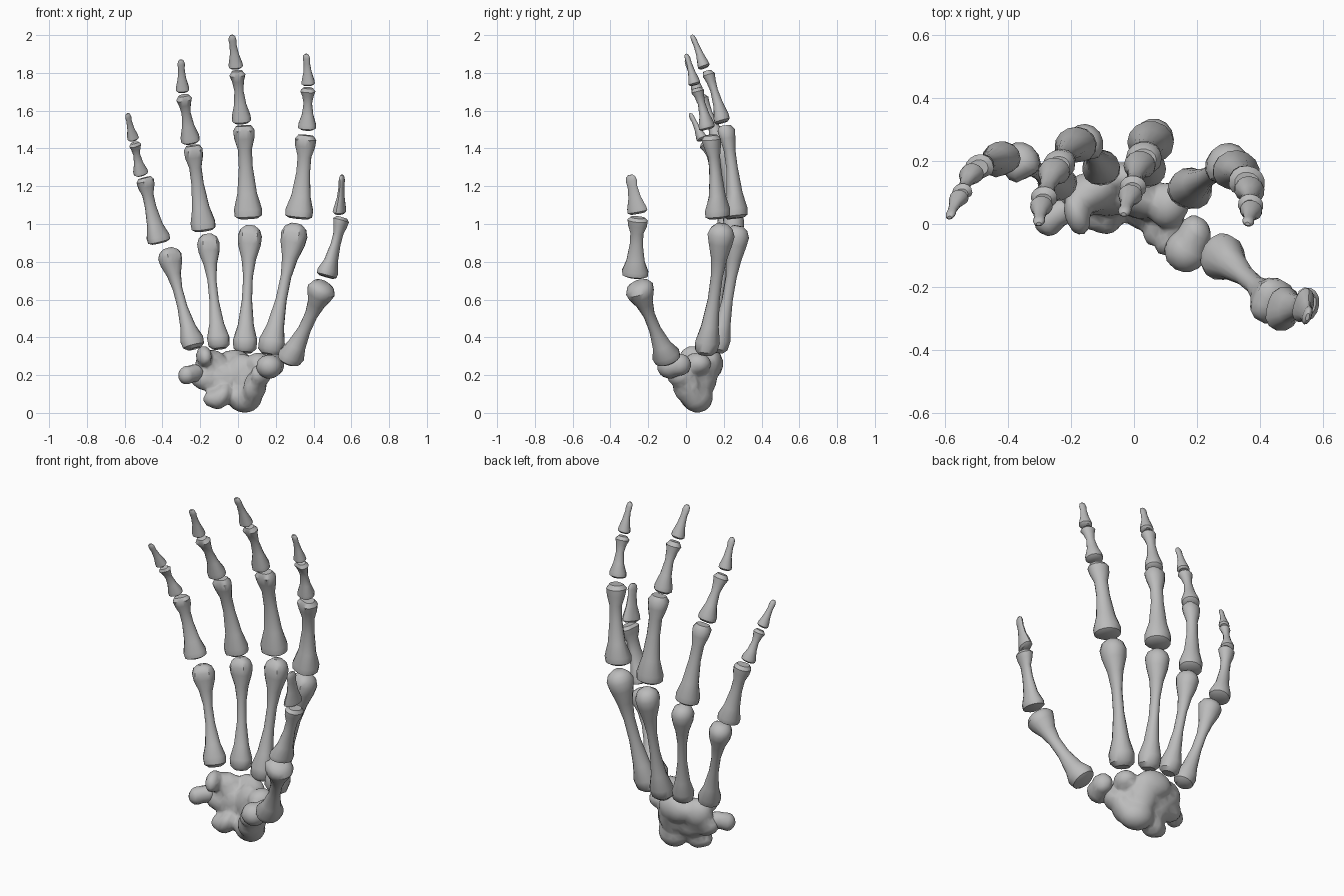
import bpy, bmesh, math
from mathutils import Vector, Matrix, Euler

cube = bpy.data.objects.get("Cube")
if cube:
    bpy.data.objects.remove(cube, do_unlink=True)

# One plain grey for every bone
GREY = (0.5, 0.5, 0.5, 1.0)
bone_grey = bpy.data.materials.new("bone_grey")
bone_grey.use_nodes = True
bone_grey.diffuse_color = GREY
shader = next(n for n in bone_grey.node_tree.nodes if n.type == 'BSDF_PRINCIPLED')
shader.inputs["Base Color"].default_value = GREY
shader.inputs["Roughness"].default_value = 0.8


def finish(name, bm, angle=40):
    """Turn a bmesh into a named, smooth shaded object."""
    bmesh.ops.recalc_face_normals(bm, faces=bm.faces)
    mesh = bpy.data.meshes.new(name)
    bm.to_mesh(mesh)
    bm.free()
    mesh.materials.append(bone_grey)
    ob = bpy.data.objects.new(name, mesh)
    bpy.context.collection.objects.link(ob)
    bpy.ops.object.select_all(action='DESELECT')
    ob.select_set(True)
    bpy.context.view_layer.objects.active = ob
    bpy.ops.object.shade_smooth_by_angle(angle=math.radians(angle))
    return ob


# Bone profiles: (position along bone, half width, half depth, palm-side lobes)
PROFILES = {
    "metacarpal": [
        (0, .6, .55, 0), (.03, .95, .88, 0), (.1, 1, .97, .1), (.22, .66, .7, 0),
        (.42, .42, .48, 0), (.6, .4, .48, 0), (.74, .6, .66, 0), (.85, .94, .92, .12),
        (.92, 1, 1.05, .2), (.97, .82, .85, .15), (1, .42, .45, 0)],
    "proximal_phalanx": [
        (0, .7, .65, 0), (.025, .97, .9, .1), (.1, 1, .92, .12), (.27, .7, .62, 0),
        (.55, .5, .44, 0), (.74, .5, .45, 0), (.86, .72, .6, .15), (.95, .77, .68, .25),
        (1, .55, .45, .15)],
    "middle_phalanx": [
        (0, .7, .65, 0), (.04, 1, .92, .1), (.13, 1, .9, .1), (.35, .65, .58, 0),
        (.62, .48, .43, 0), (.8, .64, .55, .1), (.92, .85, .72, .2), (1, .55, .45, .15)],
    "distal_phalanx": [
        (0, .7, .65, 0), (.05, 1, .92, .1), (.15, .95, .85, .1), (.42, .62, .55, 0),
        (.7, .48, .4, 0), (.85, .55, .42, 0), (.95, .44, .34, 0), (1, .22, .17, 0)],
}
SIDES = 14


def bone(name, kind, start, end, size, side, bow, thick=1):
    """Loft a bone between two joints; side is its broad direction."""
    a, b = Vector(start), Vector(end)
    axis = (b - a).normalized()
    s = Vector(side)
    s = (s - axis * s.dot(axis)).normalized()
    dorsal = axis.cross(s)
    bm = bmesh.new()
    rings = []
    for t, w, d, lobe in PROFILES[kind]:
        centre = a.lerp(b, t) + dorsal * bow * 4 * t * (1 - t)
        ring = []
        for i in range(SIDES):
            ang = 2 * math.pi * i / SIDES
            c, n = math.cos(ang), math.sin(ang)
            # flatter palm side, with a pair of condyles at the joints
            depth = n if n > 0 else .9 * n + lobe * n * (2.4 * abs(c) - .7)
            ring.append(bm.verts.new(
                centre + s * c * w * size + dorsal * depth * d * size * thick))
        rings.append(ring)
    for low, high in zip(rings, rings[1:]):
        for i in range(SIDES):
            j = (i + 1) % SIDES
            bm.faces.new((low[i], low[j], high[j], high[i]))
    bm.faces.new(rings[0][::-1])
    bm.faces.new(rings[-1])
    return finish(name, bm)


# Fingers: broad direction, then (start, end, half width, bow) for each bone
FINGERS = {
    "index": ((1, -.3, 0), [
        ((.165, .10, .31), (.31, .19, 1.0), .07, .008),
        ((.32, .165, 1.03), (.36, .13, 1.47), .075, .01),
        ((.365, .11, 1.50), (.37, .055, 1.72), .048, .006),
        ((.372, .045, 1.735), (.36, .0, 1.90), .036, .003)]),
    "middle": ((1, 0, 0), [
        ((.035, .16, .32), (.065, .275, .99), .064, .01),
        ((.055, .26, 1.03), (.03, .205, 1.52), .074, .012),
        ((.02, .19, 1.535), (-.005, .11, 1.81), .05, .008),
        ((-.01, .095, 1.825), (-.033, .03, 2.0), .038, .004)]),
    "ring": ((1, .15, 0), [
        ((-.098, .165, .34), (-.162, .26, .945), .06, .01),
        ((-.18, .25, .965), (-.24, .185, 1.415), .066, .01),
        ((-.25, .17, 1.43), (-.288, .075, 1.68), .05, .008),
        ((-.293, .06, 1.70), (-.302, .0, 1.87), .036, .003)]),
    "little": ((1, .5, 0), [
        ((-.23, .12, .34), (-.372, .20, .87), .062, .01),
        ((-.415, .205, .90), (-.495, .175, 1.245), .062, .008),
        ((-.512, .16, 1.26), (-.547, .095, 1.43), .039, .005),
        ((-.553, .085, 1.445), (-.585, .02, 1.585), .031, .003)]),
}
KINDS = list(PROFILES)
for finger, (side, bones) in FINGERS.items():
    for kind, (start, end, size, bow) in zip(KINDS, bones):
        bone(f"{finger}_{kind}", kind, start, end, size, side, bow)

# Thumb has no middle bone and is turned to face the palm
THUMB_SIDE = (-.3, -1, 0)
bone("thumb_metacarpal", "metacarpal", (.26, -.09, .27), (.455, -.26, .69), .075, THUMB_SIDE, .01)
bone("thumb_proximal_phalanx", "proximal_phalanx", (.465, -.27, .72), (.55, -.255, 1.035), .072,
     THUMB_SIDE, .004, .85)
bone("thumb_distal_phalanx", "distal_phalanx", (.535, -.255, 1.055), (.55, -.295, 1.26), .056,
     THUMB_SIDE, .002, .65)


def lump(bm, centre, radii, turn=(0, 0, 0)):
    """Add a stretched ball to a wrist bone."""
    rot = Euler([math.radians(v) for v in turn]).to_matrix().to_4x4()
    m = Matrix.Translation(centre) @ rot @ Matrix.Diagonal((*radii, 1))
    bmesh.ops.create_icosphere(bm, subdivisions=3, radius=1, matrix=m)


def wrist_bone(name, lumps):
    """Fuse lumps into one irregular bone."""
    bm = bmesh.new()
    for item in lumps:
        lump(bm, *item)
    ob = finish(name, bm)
    fuse = ob.modifiers.new("fuse", 'REMESH')
    fuse.mode = 'VOXEL'
    fuse.voxel_size = .013
    fuse.use_smooth_shade = True
    soften = ob.modifiers.new("soften", 'SMOOTH')
    soften.factor = .5
    soften.iterations = 3
    facet = ob.modifiers.new("facet", 'DECIMATE')
    facet.ratio = .2
    return ob


# Wrist: fused central mass, a slanted arch open to the palm
wrist_bone("carpal_mass", [
    ((.035, .06, .08), (.095, .08, .08), (0, 0, -25)),
    ((.09, .0, .14), (.05, .08, .09), (0, 10, -35)),
    ((.12, -.04, .20), (.045, .07, .06), (0, 0, -35)),
    ((.02, .09, .20), (.09, .075, .115), (0, 0, -20)),
    ((.11, .06, .26), (.065, .075, .06), (0, 0, -25)),
    ((-.02, .145, .26), (.10, .05, .075), (0, 0, -10)),
    ((-.08, .085, .18), (.10, .06, .09)),
    ((-.14, .10, .25), (.09, .065, .085), (0, 10, 10)),
    ((-.18, .03, .30), (.04, .07, .055), (15, 0, 15)),
    ((-.18, .07, .18), (.08, .055, .06), (0, 20, 0)),
    ((-.09, .035, .085), (.05, .07, .075), (0, 35, 0)),
    ((-.135, .03, .075), (.05, .05, .045), (0, -25, 0)),
])
wrist_bone("pisiform", [
    ((-.27, .01, .20), (.048, .05, .052), (0, 20, 0)),
    ((-.23, .04, .21), (.05, .045, .05)),
])
wrist_bone("trapezium", [
    ((.165, -.085, .245), (.07, .07, .065), (0, 0, -30)),
    ((.195, -.03, .255), (.05, .06, .06), (0, 0, 20)),
])
